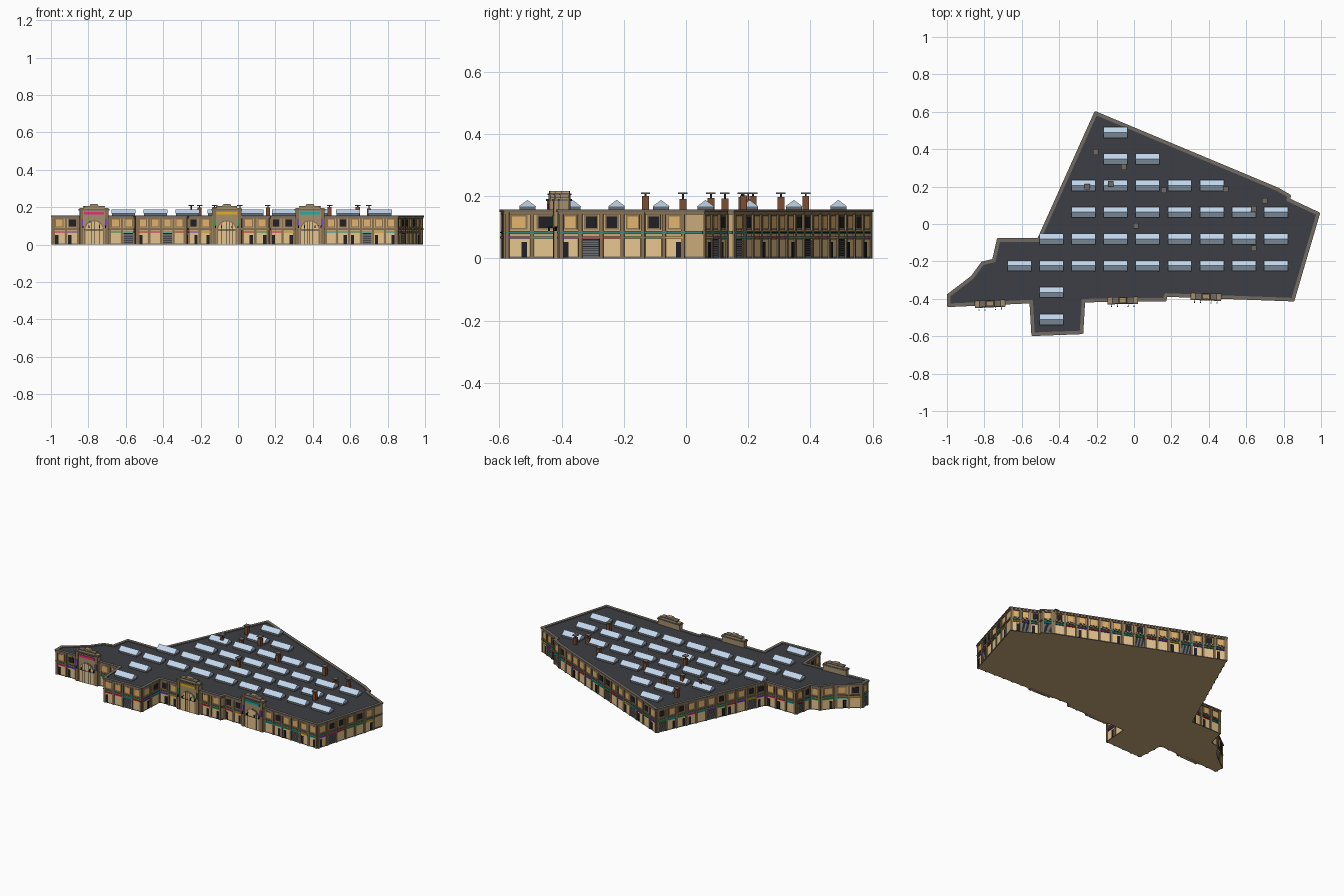
import bpy, bmesh, math, random
from mathutils import Vector

if "Cube" in bpy.data.objects:
    bpy.data.objects.remove(bpy.data.objects["Cube"])

random.seed(4)
parts = {}  # part name -> (bmesh, colour)

COL = dict(wall=(200, 168, 120), pilaster=(138, 114, 84), cream=(228, 196, 140), lit=(226, 178, 108),
           dark=(38, 38, 42), steel=(105, 108, 112), teal=(60, 130, 120), roof=(62, 65, 70),
           coping=(112, 106, 98), stone=(165, 142, 108), glass=(190, 212, 235), brick=(125, 78, 52))
SIGNS = dict(pink=(230, 50, 120), yellow=(225, 175, 40), cyan=(30, 175, 170),
             purple=(125, 70, 200), green=(50, 160, 80), red=(205, 55, 50))
COL.update(SIGNS)


def bm_for(name, col):
    if name not in parts:
        parts[name] = (bmesh.new(), col)
    return parts[name][0]


def extrude(bm, base, offset):
    a = [bm.verts.new(p) for p in base]
    b = [bm.verts.new(p + offset) for p in base]
    new = [bm.faces.new(a), bm.faces.new(b[::-1])]
    for i in range(len(a)):
        j = (i + 1) % len(a)
        new.append(bm.faces.new((a[j], a[i], b[i], b[j])))
    bmesh.ops.recalc_face_normals(bm, faces=new)


class Frame:
    """Local wall frame: u along the wall, z up, depth along the outward normal."""
    def __init__(self, origin, direction):
        self.o = Vector((origin[0], origin[1], 0))
        self.d = Vector((direction[0], direction[1], 0)).normalized()
        self.n = Vector((self.d.y, -self.d.x, 0))

    def prism(self, name, col, pts, d0, d1):
        base = [self.o + self.d * u + Vector((0, 0, z)) + self.n * d0 for u, z in pts]
        extrude(bm_for(name, col), base, self.n * (d1 - d0))

    def box(self, name, col, u0, u1, z0, z1, d1, d0=-0.003):
        self.prism(name, col, [(u0, z0), (u1, z0), (u1, z1), (u0, z1)], d0, d1)


# building mass
outline = [(-.99, -.435), (-.55, -.415), (-.54, -.59), (-.28, -.58), (-.27, -.41), (.165, -.405),
           (.17, -.38), (.85, -.405), (.985, .055), (.825, .13), (.83, .15), (.77, .185), (-.205, .593),
           (-.51, -.085), (-.725, -.085), (-.75, -.195), (-.81, -.21), (-.865, -.285), (-.99, -.38)]
for name, col, z0, z1 in (("walls", "wall", 0, .146), ("roof", "roof", .146, .152)):
    extrude(bm_for(name, col), [Vector((x, y, z0)) for x, y in outline], Vector((0, 0, z1 - z0)))


# one bay: upper window above a shopfront
def bay(f, a, b):
    w, c = b - a, (a + b) / 2
    f.box("window_frames", "pilaster", c - .33 * w, c + .33 * w, .093, .139, .003)
    dark = random.random() < .2
    f.box("dark_windows" if dark else "lit_windows", "dark" if dark else "lit",
          c - .25 * w, c + .25 * w, .098, .134, .004)
    s = random.choice(list(SIGNS))
    f.box("shop_signs_" + s, s, c - .42 * w, c + .42 * w, .064, .071, .008)
    if random.random() < .22:
        for i in range(8):
            f.box("roller_shutters", "steel", c - .38 * w, c + .38 * w, .004 + i * .007, .009 + i * .007, .004)
        f.box("shutter_backing", "dark", c - .38 * w, c + .38 * w, .002, .062, .002)
    else:
        f.box("shopfronts", "cream", c - .38 * w, c + .38 * w, .006, .062, .003)
        if random.random() < .6:
            k = random.choice((-.2, .2)) * w
            f.box("shop_doors", "dark", c + k - .009, c + k + .009, .002, .052, .005)


def bays(f, a, b):
    if b - a < .045:
        return
    n = max(1, round((b - a) / .07))
    w = (b - a) / n
    for i in range(n + 1):
        u = min(max(a + i * w, a + .006), b - .006)
        f.box("pilasters", "pilaster", u - .006, u + .006, 0, .147, .007)
        if i < n:
            bay(f, a + i * w, a + (i + 1) * w)


def arch(c, r, spring):
    return [(c - r, 0), (c + r, 0)] + [(c + r * math.cos(t * math.pi / 12), spring + r * math.sin(t * math.pi / 12))
                                       for t in range(13)]


# arched gatehouse with stepped parapet
def gate(f, c, sign, banner):
    half = [(.078, 0), (.078, .197), (.055, .197), (.055, .206), (.025, .206), (.018, .217)]
    f.prism("gatehouses", "stone", [(c + u, z) for u, z in half] + [(c - u, z) for u, z in half[::-1]], -.014, .014)
    for s in (-1, 1):
        f.box("gate_piers", "pilaster", c + s * .068 - .009, c + s * .068 + .009, 0, .185, .019)
        f.box("gate_banners_" + banner, banner, c + s * .064 - .005, c + s * .064 + .005, .098, .138, .022)
        for k in (.028, .06):
            f.box("gate_lanterns", "dark", c + s * k - .003, c + s * k + .003, .088, .1, .036, .03)
            f.box("lantern_arms", "dark", c + s * k - .001, c + s * k + .001, .1, .102, .034)
    f.box("gate_cornices", "coping", c - .082, c + .082, .184, .191, .021, -.018)
    f.box("gate_cornices", "coping", c - .058, c + .058, .203, .208, .018, -.017)
    f.box("gate_signs_" + sign, sign, c - .054, c + .054, .16, .175, .02)
    f.prism("gate_arch_surrounds", "pilaster", arch(c, .053, .078), 0, .016)
    f.prism("gate_doors", "cream", arch(c, .047, .078), 0, .018)
    for u in (-.03, -.015, 0, .015, .03):
        f.box("gate_door_bars", "dark", c + u - .001, c + u + .001, 0, .078 + math.sqrt(.047**2 - u * u), .019)
    f.box("gate_door_bars", "dark", c - .047, c + .047, .077, .08, .019)


gates = {0: (-.77, "pink", "purple"), 4: (-.06, "yellow", "green"), 6: (.385, "cyan", "purple")}
for i, p in enumerate(outline):
    q = outline[(i + 1) % len(outline)]
    d = Vector(q) - Vector(p)
    L, f = d.length, Frame(p, d)
    # plinth, belt course, cornice and coping
    f.box("plinth", "coping", 0, L, 0, .006, .003)
    f.box("belt_course", "pilaster", 0, L, .078, .088, .006)
    f.box("belt_stripe", "teal", 0, L, .081, .085, .008)
    f.box("cornice", "pilaster", -.003, L + .003, .141, .149, .006)
    f.box("coping", "coping", -.005, L + .005, .149, .157, .009, -.01)
    if i in gates:
        x, sign, banner = gates[i]
        c = (x - p[0]) / f.d.x
        bays(f, 0, c - .08)
        bays(f, c + .08, L)
        gate(f, c, sign, banner)
    elif i == 7:
        bays(f, 0, L - .06)   # blank corner at the east end
    else:
        bays(f, 0, L)

# gabled skylights in rows: row y, first column, count
for y, first, count in ((.49, 3, 1), (.347, 3, 2), (.205, 2, 5), (.063, 2, 7), (-.08, 1, 8),
                        (-.223, 0, 9), (-.365, 1, 1), (-.51, 1, 1)):
    for k in range(first, first + count):
        f = Frame((-.613 + .1715 * k, y), (0, 1))
        f.box("skylight_curbs", "steel", -.026, .026, .15, .166, .062, -.062)
        f.prism("skylights", "glass", [(-.029, .166), (.029, .166), (0, .188)], -.064, .064)

# chimneys with raised caps
for x, y in ((-.205, .385), (-.055, .305), (-.125, .215), (-.25, .2), (.16, .18), (.49, .185),
             (.7, .125), (.64, .08), (.01, -.01), (.64, -.13)):
    f = Frame((x, y), (1, 0))
    h = random.uniform(.188, .203)
    f.box("chimneys", "brick", -.011, .011, .15, h, .011, -.011)
    f.box("chimney_flues", "dark", -.003, .003, h, .208, .003, -.003)
    f.box("chimney_caps", "coping", -.015, .015, .207, .211, .015, -.015)

# make the objects
mats = {}
for name, (bm, col) in parts.items():
    me = bpy.data.meshes.new(name)
    bm.to_mesh(me)
    bm.free()
    if col not in mats:
        mats[col] = bpy.data.materials.new(col)
        mats[col].diffuse_color = [(v / 255) ** 2.2 for v in COL[col]] + [1]
    me.materials.append(mats[col])
    bpy.context.collection.objects.link(bpy.data.objects.new(name, me))

for m in bpy.data.materials:
    if m.users and not m.is_grease_pencil:
        m.use_nodes = True
        m.node_tree.nodes["Principled BSDF"].inputs["Base Color"].default_value = m.diffuse_color
